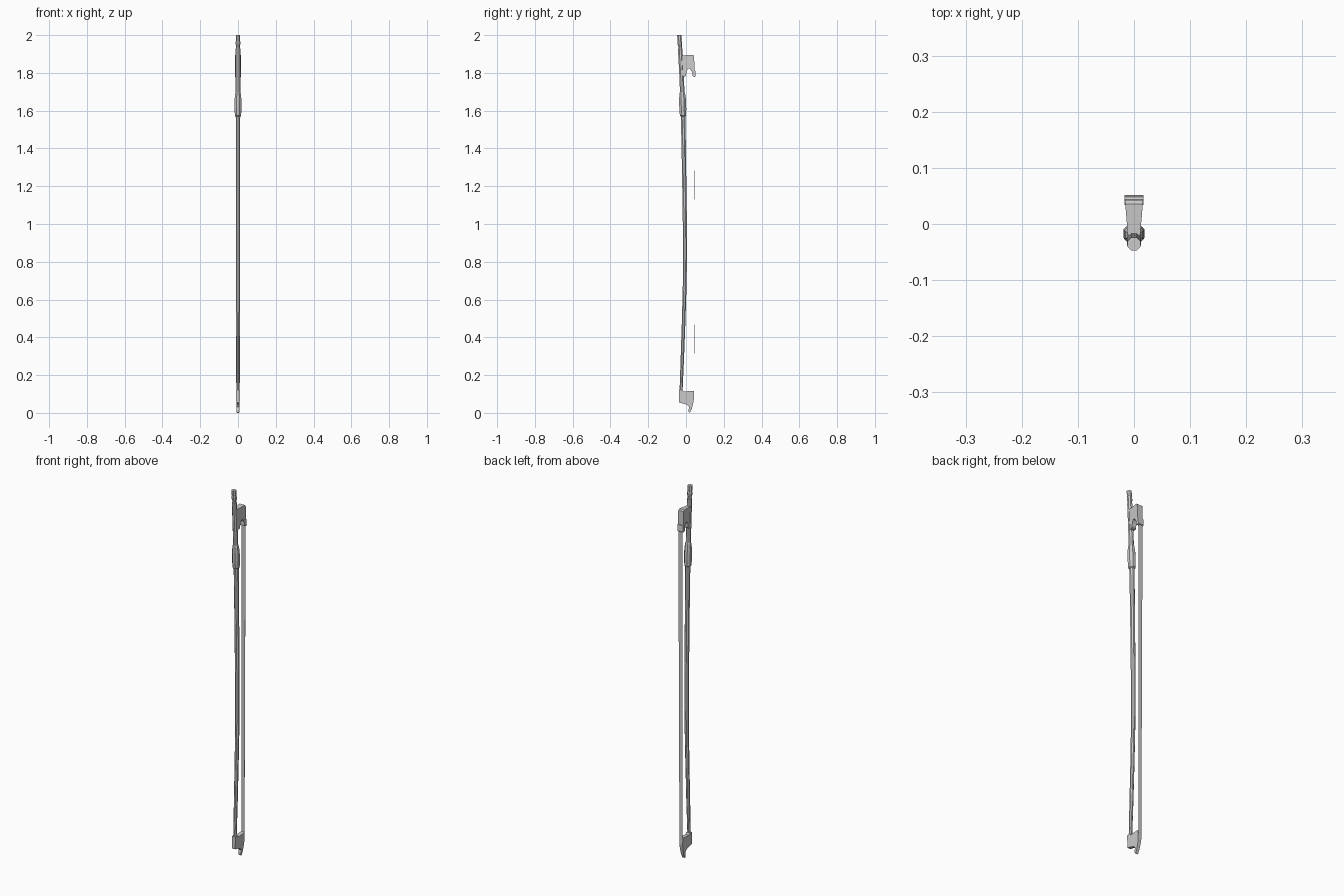
import bpy, bmesh, math


def finish(name, bm):
    bmesh.ops.recalc_face_normals(bm, faces=bm.faces)
    me = bpy.data.meshes.new(name)
    bm.to_mesh(me)
    bm.free()
    ob = bpy.data.objects.new(name, me)
    bpy.context.collection.objects.link(ob)
    return ob


def rod(name, stations, sides=8):
    """Faceted tube through (y, z, radius) stations."""
    bm = bmesh.new()
    rings = []
    for y, z, r in stations:
        R = r / math.cos(math.pi / sides)
        rings.append([bm.verts.new((R * math.cos((i + .5) * math.tau / sides),
                                    y + R * math.sin((i + .5) * math.tau / sides), z))
                      for i in range(sides)])
    for a, b in zip(rings, rings[1:]):
        for i in range(sides):
            j = (i + 1) % sides
            bm.faces.new((a[i], a[j], b[j], b[i]))
    bm.faces.new(rings[0])
    bm.faces.new(rings[-1])
    return finish(name, bm)


def slab(name, profile, width):
    """Side profile (y, z) extruded across x; width(y, z) gives the half width."""
    bm = bmesh.new()
    left, right = [[bm.verts.new((s * width(y, z), y, z)) for y, z in profile]
                   for s in (-1, 1)]
    bm.faces.new(left)
    bm.faces.new(right)
    for i in range(len(profile)):
        j = (i + 1) % len(profile)
        bm.faces.new((left[i], left[j], right[j], right[i]))
    bmesh.ops.triangulate(bm, faces=[f for f in bm.faces if len(f.verts) > 4])
    return finish(name, bm)


# Curved, tapering stick
rod("stick", [(-.028, .07, .008), (-.026, .12, .008), (-.019, .3, .009),
              (-.012, .5, .0095), (-.007, .68, .010), (-.0055, .82, .0105),
              (-.006, 1.0, .011), (-.009, 1.2, .011), (-.012, 1.4, .0115),
              (-.016, 1.6, .012), (-.024, 1.8, .012), (-.031, 1.93, .012)])

# Turned end button
rod("end_button", [(-.031, 1.93, .010), (-.0315, 1.94, .0095), (-.032, 1.95, .012),
                   (-.033, 1.965, .0125), (-.0335, 1.97, .0105),
                   (-.034, 1.98, .0118), (-.0355, 2.0, .0115)])

# Padded grip
rod("grip", [(-.016, 1.57, .0125), (-.016, 1.574, .0165), (-.017, 1.61, .0185),
             (-.0185, 1.66, .018), (-.0195, 1.69, .015), (-.020, 1.70, .012)])

# Frog: block with a notch between its two legs
slab("frog", [(-.025, 1.892), (.036, 1.896), (.043, 1.89), (.045, 1.81), (.035, 1.80),
              (.030, 1.815), (.022, 1.822), (.010, 1.822), (.003, 1.81),
              (0, 1.785), (-.005, 1.78), (-.017, 1.78)],
     lambda y, z: .0105 + .006 * max(0, (y + .02) / .065))

# Ferrule holding the hair
slab("ferrule", [(.034, 1.783), (.047, 1.778), (.0515, 1.783), (.0485, 1.815), (.034, 1.82)],
     lambda y, z: .0165)

# Tip head with a curved beak
slab("tip_head", [(-.038, .055), (-.037, .12), (-.018, .122), (-.012, .113), (.042, .117),
                  (.043, .08), (.038, .05), (.030, .02), (.022, .003), (.015, .002),
                  (.013, .016), (.017, .03), (.008, .042), (-.01, .048)],
     lambda y, z: .007 + .004 * min(1, z / .11))

# Thin floor point of the beak
slab("tip_point", [(.015, .003), (.018, 0), (.022, .003), (.02, .02)], lambda y, z: .0065)

# Flat hair ribbon
slab("hair", [(.0425, .105), (.0430, .105), (.0485, 1.80), (.0480, 1.80)],
     lambda y, z: .009 + .003 * z / 1.8)
